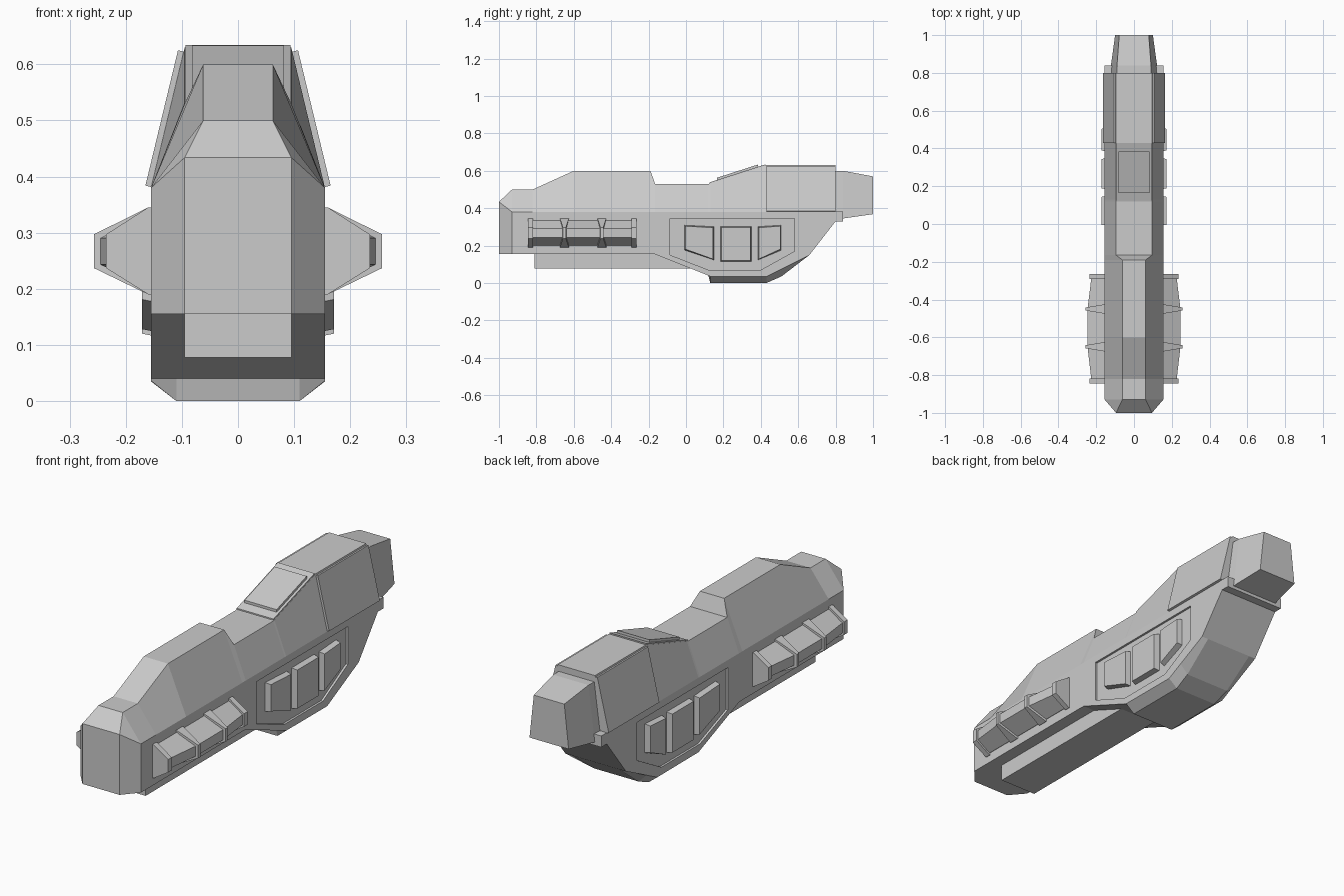
import bpy, bmesh

if "Cube" in bpy.data.objects:
    bpy.data.objects.remove(bpy.data.objects["Cube"])


def make(name, sections, mirror=False):
    """Loft closed cross-sections (equal point counts) into a capped solid."""
    bm = bmesh.new()
    rings = [[bm.verts.new(p) for p in s] for s in sections]
    n = len(rings[0])
    for a, b in zip(rings, rings[1:]):
        for i in range(n):
            j = (i + 1) % n
            bm.faces.new((a[i], a[j], b[j], b[i]))
    bm.faces.new(rings[0])
    bm.faces.new(rings[-1])
    bmesh.ops.remove_doubles(bm, verts=bm.verts, dist=1e-5)
    bmesh.ops.recalc_face_normals(bm, faces=bm.faces)
    me = bpy.data.meshes.new(name)
    bm.to_mesh(me)
    bm.free()
    ob = bpy.data.objects.new(name, me)
    bpy.context.collection.objects.link(ob)
    if mirror:
        mod = ob.modifiers.new("mirror", 'MIRROR')
        mod.use_bisect_axis[0] = False
        mod.use_mirror_merge = False
    return ob


def symmetric(y, half):
    """Full ring from right-hand (x, z) points listed bottom to top."""
    return [(x, y, z) for x, z in half] + [(-x, y, z) for x, z in reversed(half)]


def side_prism(name, outline, x0, x1, inset=0.0):
    """Side panel from a (y, z) outline, outer face shrunk by inset."""
    cy = (min(p[0] for p in outline) + max(p[0] for p in outline)) / 2
    cz = (min(p[1] for p in outline) + max(p[1] for p in outline)) / 2

    def shrink(v, c):
        return v - inset if v > c else v + inset
    inner = [(x0, y, z) for y, z in outline]
    outer = [(x1, shrink(y, cy), shrink(z, cz)) for y, z in outline]
    return make(name, [inner, outer], True)


# Main hull: y, chin width, chin z, side width, side bottom z, shoulder z, top width, top z
stations = [
    (-1.0, .07, .155, .095, .155, .434, .095, .434),
    (-.93, .11, .155, .155, .155, .38, .062, .50),
    (-.82, .11, .155, .155, .155, .38, .062, .50),
    (-.60, .11, .155, .155, .155, .38, .062, .60),
    (-.19, .11, .155, .155, .155, .38, .062, .60),
    (-.165, .11, .154, .155, .154, .38, .095, .53),
    (.12, .11, .04, .155, .04, .38, .095, .53),
    (.13, .11, .0, .155, .036, .38, .095, .533),
    (.43, .11, .0, .155, .035, .38, .095, .63),
    (.51, .115, .035, .155, .075, .38, .095, .63),
    (.66, .12, .15, .155, .15, .38, .095, .63),
    (.80, .12, .33, .155, .33, .38, .095, .63),
]
hull = make("hull", [symmetric(y, [(wb, zb), (ws, zs), (ws, zh), (wt, zt)])
                     for y, wb, zb, ws, zs, zh, wt, zt in stations])

# Shallow recess around the side windows
recess = side_prism("recess_cutter", [(-.085, .345), (.58, .345), (.58, .17),
                                      (.40, .07), (.12, .07), (-.085, .15)], .145, .2)
recess.hide_render = True
cut = hull.modifiers.new("recess", 'BOOLEAN')
cut.operation = 'DIFFERENCE'
cut.solver = 'EXACT'
cut.object = recess
bpy.context.view_layer.objects.active = hull
hull.select_set(True)
bpy.ops.object.modifier_apply(modifier="recess")
bpy.data.objects.remove(recess)

# Keel under the front half
make("keel", [symmetric(y, [(.095, .078), (.095, .2)]) for y in (-.81, .1)])

# Tail block and the lip beneath it
make("tail_block", [symmetric(y, [(w, z0), (t, z1)]) for y, w, z0, t, z1 in
                    [(.78, .127, .345, .092, .60), (.84, .122, .345, .09, .60),
                     (1.0, .10, .368, .078, .57)]])
make("tail_lip", [symmetric(y, [(.155, .33), (.155, .382)]) for y in (.78, .84)])

# Sloped armour plates on the rear shoulders
make("shoulder_plate", [[(.150, y, .38), (.165, y, .384), (.107, y, .625), (.093, y, .622)]
                        for y in (.43, .80)], True)

# Two-step hatch on the top ramp
for name, w, y0, y1, h in (("hatch_base", .094, .125, .425, .006),
                           ("hatch_cover", .082, .165, .385, .018)):
    make(name, [symmetric(y, [(w, z - .02), (w, z + h)])
                for y, z in ((y, .53 + (y - .12) * .1 / .31) for y in (y0, y1))])

# Three raised windows per side
windows = [[(-.01, .31), (.15, .302), (.15, .122), (-.01, .175)],
           [(.183, .304), (.35, .304), (.35, .114), (.183, .114)],
           [(.383, .302), (.51, .31), (.51, .175), (.383, .122)]]
for i, outline in enumerate(windows):
    side_prism(f"side_window_{i + 1}", outline, .14, .171, .006)


def pod_ring(y, x, d=0.0):
    """Pod cross-section with outer face at x, shrunk by d."""
    return [(.14, y, .19 + d), (.16, y, .19 + d), (x - d, y, .237 + d * .6),
            (x - d, y, .297 - d * .6), (.16, y, .345 - d), (.14, y, .345 - d)]


# Side pod body
make("pod_body", [pod_ring(y, x, .011) for y, x in
                  [(-.84, .235), (-.65, .257), (-.45, .257), (-.27, .235)]], True)

# Pod ribs, wide at the hull and narrow at the tip
for i, (y, x, w0, w1) in enumerate([(-.832, .235, .013, .013), (-.65, .257, .024, .008),
                                    (-.45, .257, .024, .008), (-.278, .235, .013, .013)]):
    ring = pod_ring(0, x)
    make(f"pod_rib_{i + 1}", [[(px, y + s * (w1 if px > .2 else w0), pz) for px, _, pz in ring]
                              for s in (-1, 1)], True)
